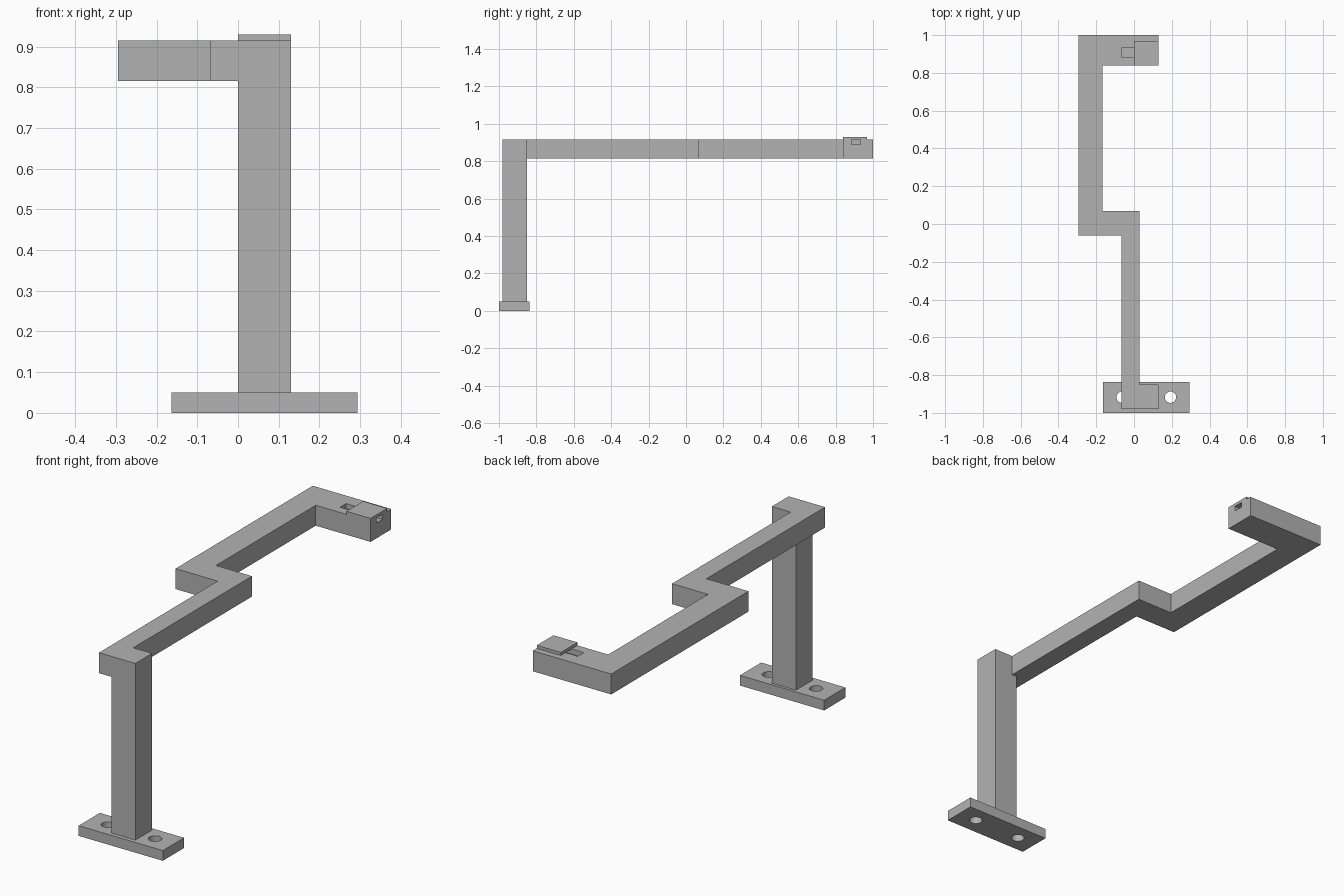
import bpy
import bmesh

cube = bpy.data.objects.get("Cube")
if cube:
    bpy.data.objects.remove(cube, do_unlink=True)

grey = bpy.data.materials.new("plain grey")
grey.use_nodes = True
grey.diffuse_color = (0.45, 0.45, 0.45, 1)
grey.node_tree.nodes["Principled BSDF"].inputs["Base Color"].default_value = grey.diffuse_color


def prism(name, outline, z0, z1):
    """Extrude a flat outline from z0 up to z1."""
    bm = bmesh.new()
    face = bm.faces.new([bm.verts.new((x, y, z0)) for x, y in outline])
    grown = bmesh.ops.extrude_face_region(bm, geom=[face])["geom"]
    top = [v for v in grown if isinstance(v, bmesh.types.BMVert)]
    bmesh.ops.translate(bm, vec=(0, 0, z1 - z0), verts=top)
    bmesh.ops.recalc_face_normals(bm, faces=bm.faces)
    mesh = bpy.data.meshes.new(name)
    bm.to_mesh(mesh)
    bm.free()
    mesh.materials.append(grey)
    obj = bpy.data.objects.new(name, mesh)
    bpy.context.collection.objects.link(obj)
    return obj


def box(name, x0, x1, y0, y1, z0, z1):
    return prism(name, [(x0, y0), (x1, y0), (x1, y1), (x0, y1)], z0, z1)


def cut(obj, cutter):
    """Subtract the cutter from the object, then discard the cutter."""
    cutter.hide_render = True
    mod = obj.modifiers.new("cut", 'BOOLEAN')
    mod.operation = 'DIFFERENCE'
    mod.solver = 'EXACT'
    mod.object = cutter
    bpy.context.view_layer.objects.active = obj
    bpy.ops.object.modifier_apply(modifier=mod.name)
    bpy.data.objects.remove(cutter, do_unlink=True)


# Foot plate with two screw holes
foot = box("foot_plate", -0.163, 0.293, -1, -0.836, 0, 0.05)
for x in (-0.063, 0.193):
    bpy.ops.mesh.primitive_cylinder_add(vertices=32, radius=0.03, depth=0.3,
                                        location=(x, -0.917, 0.025))
    cut(foot, bpy.context.object)

# Upright post
box("post", 0, 0.13, -0.98, -0.85, 0.05, 0.915)

# Cranked arm, beside the post and out to the hooked end
arm = prism("arm", [
    (-0.067, -0.98), (0, -0.98), (0, -0.85), (0.028, -0.85), (0.028, 0.068),
    (-0.167, 0.068), (-0.167, 0.84), (0.13, 0.84), (0.13, 1),
    (-0.295, 1), (-0.295, -0.062), (-0.067, -0.062)], 0.815, 0.915)

# Slot along the arm end, covered by a small lid
cut(arm, box("slot_cutter", -0.067, 0.2, 0.885, 0.932, 0.89, 0.96))
box("slot_lid", 0, 0.13, 0.84, 0.969, 0.915, 0.93)
